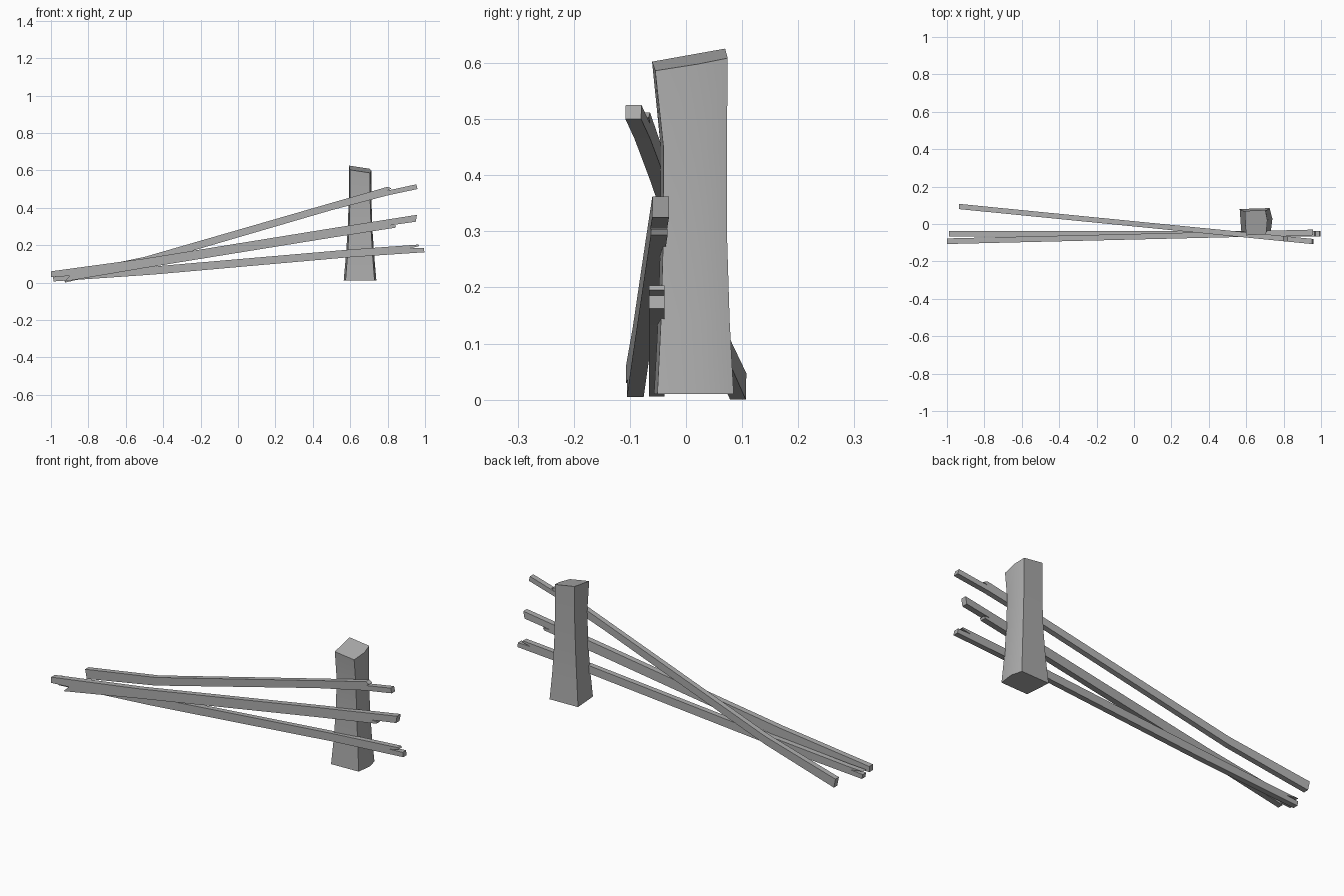
import bpy, bmesh, math

cube = bpy.data.objects.get("Cube")
if cube:
    bpy.data.objects.remove(cube, do_unlink=True)

# Single weathered grey for everything
grey = bpy.data.materials.new("weathered_grey")
grey.use_nodes = True
colour = (0.42, 0.42, 0.42, 1.0)
grey.diffuse_color = colour
grey.node_tree.nodes["Principled BSDF"].inputs["Base Color"].default_value = colour


def finish(name, bm):
    bmesh.ops.recalc_face_normals(bm, faces=bm.faces)
    mesh = bpy.data.meshes.new(name)
    bm.to_mesh(mesh)
    bm.free()
    mesh.materials.append(grey)
    obj = bpy.data.objects.new(name, mesh)
    bpy.context.collection.objects.link(obj)
    return obj


def loft(bm, rings):
    """Skin closed rings of verts and cap both ends."""
    count = len(rings[0])
    for low, high in zip(rings, rings[1:]):
        for i in range(count):
            j = (i + 1) % count
            bm.faces.new((low[i], low[j], high[j], high[i]))
    bm.faces.new(rings[0][::-1])
    bm.faces.new(rings[-1])


def rail(name, outline, y_left, y_right, width):
    """Side outline (x, z) given thickness, running from y_left to y_right."""
    bm = bmesh.new()
    rings = []
    for side in (-0.5, 0.5):
        rings.append([bm.verts.new((x, y_left + (y_right - y_left) * (x + 1) / 2
                                    + side * width, z)) for x, z in outline])
    loft(bm, rings)
    return finish(name, bm)


# Post: five-sided section, flared foot, slanted top
section = [(-0.078, -0.07), (0.077, -0.064), (0.087, 0.015),
           (0.072, 0.072), (-0.088, 0.067)]
levels = [(0.01, 1, 1, 0.013), (0.14, 0.87, 0.9, 0.013),
          (0.28, 0.76, 0.84, 0.013), (0.45, 0.69, 0.83, 0.013),
          (0.605, 0.69, 0.95, 0.006)]
bm = bmesh.new()
rings = [[bm.verts.new((0.653 + x * sx, cy + y * sy, z)) for x, y in section]
         for z, sx, sy, cy in levels]
for v in rings[-1]:
    v.co.z += (0.653 - v.co.x) * 0.16 + (v.co.y - 0.006) * 0.17
loft(bm, rings)
post = finish("post", bm)
bpy.context.view_layer.objects.active = post
post.select_set(True)
bpy.ops.object.shade_smooth_by_angle(angle=math.radians(40))
post.select_set(False)

# Top rail: bent, with a short broken stub above its right end
rail("top_rail",
     [(-0.925, 0.0), (-0.5, 0.095), (0.5, 0.387), (0.8, 0.466), (0.96, 0.5),
      (0.953, 0.525), (0.8, 0.492), (0.82, 0.503), (0.8, 0.512),
      (0.5, 0.426), (-0.5, 0.137), (-0.935, 0.047)],
     0.1, -0.098, 0.028)

# Middle rail: split below at both ends
rail("middle_rail",
     [(-1.0, 0.03), (-0.9, 0.035), (-0.93, 0.005), (-0.5, 0.078),
      (0.5, 0.24), (0.84, 0.293), (0.845, 0.304), (0.81, 0.305),
      (0.95, 0.325), (0.957, 0.362), (0.5, 0.29), (-0.5, 0.128), (-1.0, 0.06)],
     -0.092, -0.044, 0.03)

# Bottom rail: bent, with jagged splinters at both ends
rail("bottom_rail",
     [(-0.985, 0.006), (-0.45, 0.043), (0.58, 0.134), (0.997, 0.162),
      (0.993, 0.186), (0.92, 0.183), (0.97, 0.195), (0.965, 0.203),
      (0.58, 0.175), (-0.45, 0.086), (-0.9, 0.05), (-0.99, 0.045),
      (-0.92, 0.036), (-0.99, 0.03)],
     -0.052, -0.052, 0.028)
